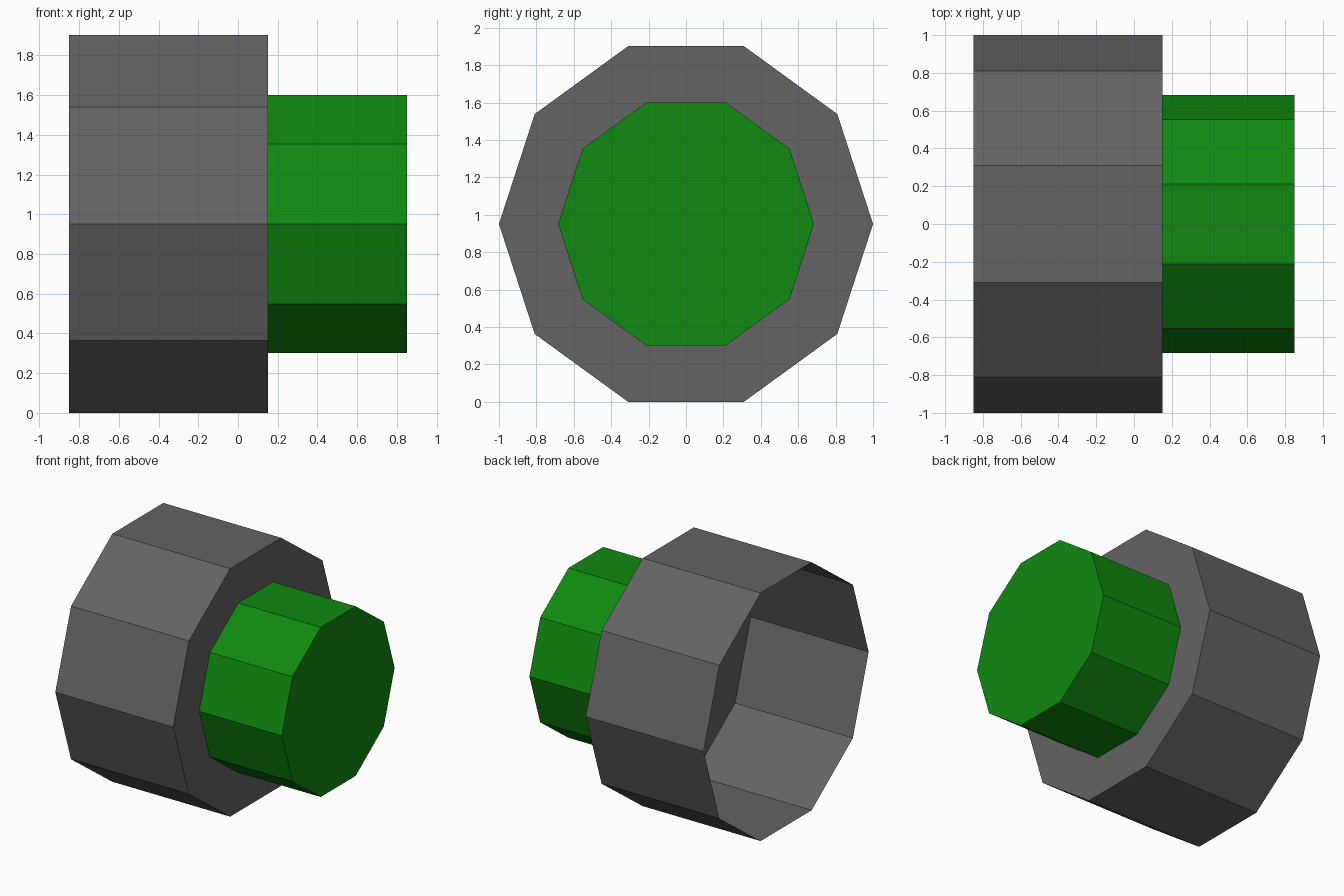
import bpy
import bmesh
import math

if "Cube" in bpy.data.objects:
    bpy.data.objects.remove(bpy.data.objects["Cube"])

SIDES = 10
R_BIG, R_SMALL = 1.0, 0.684
CZ = R_BIG * math.cos(math.pi / SIDES)   # flat side rests on the ground


def material(name, rgb):
    m = bpy.data.materials.new(name)
    m.diffuse_color = (*rgb, 1)
    m.use_nodes = True
    m.node_tree.nodes["Principled BSDF"].inputs["Base Color"].default_value = m.diffuse_color
    return m


def shell(name, rings, capped, mat):
    """Skin ten-sided rings of (x, radius) along x; optionally cap the last."""
    bm = bmesh.new()
    loops = []
    for x, r in rings:
        angles = [2 * math.pi * i / SIDES for i in range(SIDES)]
        loops.append([bm.verts.new((x, r * math.cos(a), CZ + r * math.sin(a)))
                      for a in angles])
    for a, b in zip(loops, loops[1:]):
        for i in range(SIDES):
            j = (i + 1) % SIDES
            bm.faces.new((a[i], a[j], b[j], b[i]))
    if capped:
        bm.faces.new(loops[-1])
    bm.normal_update()
    me = bpy.data.meshes.new(name)
    bm.to_mesh(me)
    bm.free()
    me.materials.append(mat)
    ob = bpy.data.objects.new(name, me)
    bpy.context.collection.objects.link(ob)
    return ob


grey = material("dark grey", (0.125, 0.125, 0.125))
green = material("green", (0.005, 0.25, 0.005))

# Wide hollow housing, open at the -x end, with a shoulder ring at the other
shell("housing", [(-0.85, R_BIG), (0.15, R_BIG), (0.15, R_SMALL)], False, grey)
# Narrower hollow plug continuing from the shoulder, closed at the +x end
shell("plug", [(0.15, R_SMALL), (0.85, R_SMALL)], True, green)
